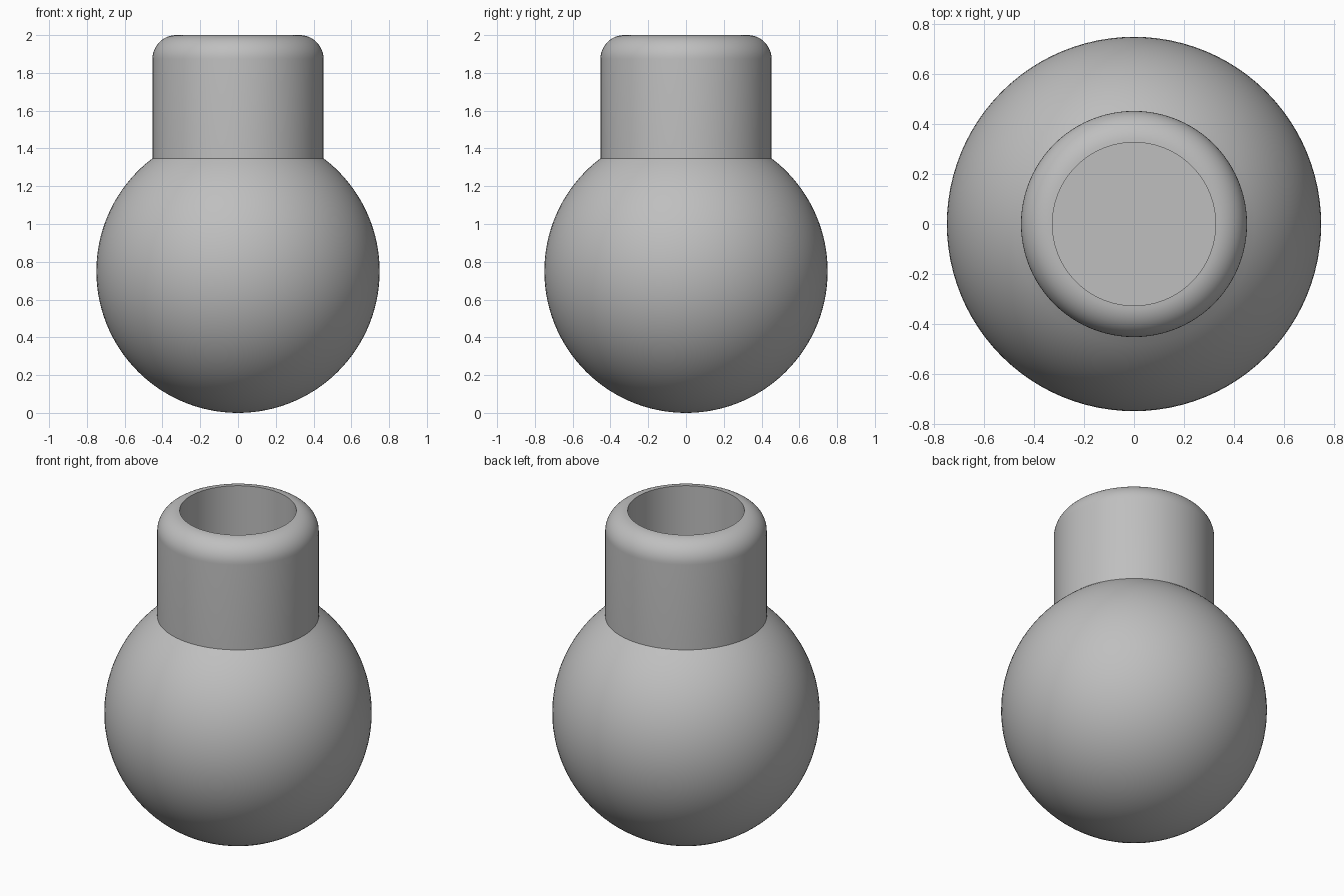
import bpy, bmesh
from math import sin, cos, pi, radians, acos

if "Cube" in bpy.data.objects:
    bpy.data.objects.remove(bpy.data.objects["Cube"], do_unlink=True)

BALL_R, NECK_R, BORE_R = 0.75, 0.453, 0.327
TOP, BORE_FLOOR, SEGMENTS = 2.0, 1.1, 96

grey = bpy.data.materials.new("plain grey")
grey.use_nodes = True
colour = (0.52, 0.52, 0.52, 1)
grey.diffuse_color = colour
grey.node_tree.nodes["Principled BSDF"].inputs["Base Color"].default_value = colour


def arc(cx, cz, r, start, end, steps):
    """Points on an arc in the radius-height plane."""
    angles = [start + (end - start) * i / steps for i in range(steps + 1)]
    return [(cx + r * cos(a), cz + r * sin(a)) for a in angles]


def lathe(name, profile):
    """Spin a closed radius-height profile about the z axis."""
    bm = bmesh.new()
    verts = [bm.verts.new((r, 0, z)) for r, z in profile]
    edges = [bm.edges.new(pair) for pair in zip(verts, verts[1:])]
    bmesh.ops.spin(bm, geom=verts + edges, cent=(0, 0, 0), axis=(0, 0, 1),
                   angle=2 * pi, steps=SEGMENTS, use_merge=True)
    bmesh.ops.remove_doubles(bm, verts=bm.verts, dist=0.0001)
    bmesh.ops.recalc_face_normals(bm, faces=bm.faces)
    mesh = bpy.data.meshes.new(name)
    bm.to_mesh(mesh)
    bm.free()
    obj = bpy.data.objects.new(name, mesh)
    bpy.context.collection.objects.link(obj)
    mesh.materials.append(grey)
    bpy.ops.object.select_all(action='DESELECT')
    obj.select_set(True)
    bpy.context.view_layer.objects.active = obj
    bpy.ops.object.shade_smooth_by_angle(angle=radians(25))
    return obj


# Ball, from its lowest point up to where the neck meets it
ball = arc(0, BALL_R, BALL_R, -pi / 2, acos(NECK_R / BALL_R), 48)
# Rounded shoulder of the neck
fillet = NECK_R - BORE_R
shoulder = arc(BORE_R, TOP - fillet, fillet, 0, pi / 2, 12)
# Flat-bottomed bore
bore = [(BORE_R, BORE_FLOOR), (0, BORE_FLOOR)]

lathe("ball_with_bored_neck", ball + shoulder + bore)
